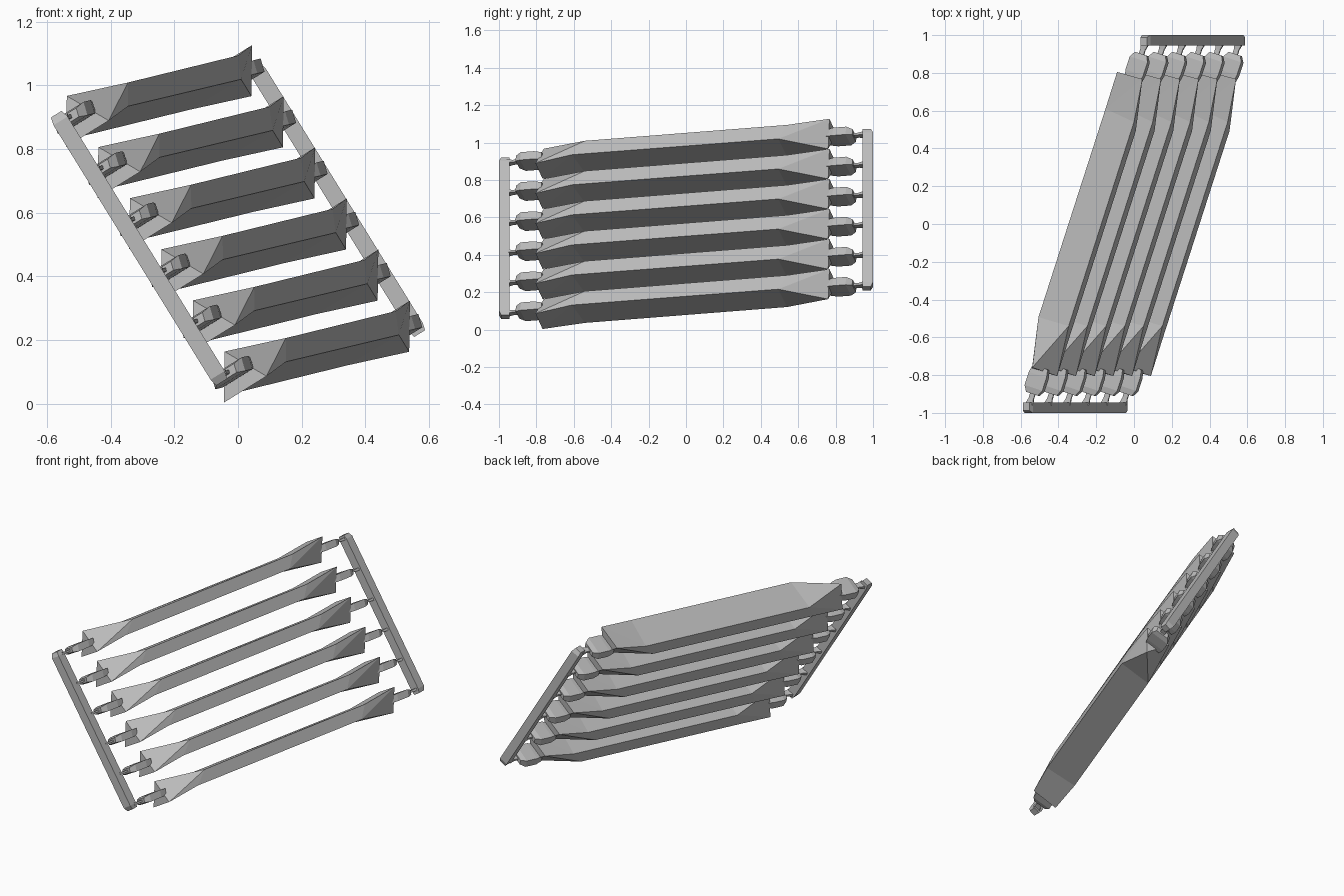
import bpy, bmesh
from mathutils import Vector

cube = bpy.data.objects.get("Cube")
if cube:
    bpy.data.objects.remove(cube, do_unlink=True)

grey = bpy.data.materials.new("plain_grey")
grey.use_nodes = True
colour = (0.5, 0.5, 0.5, 1)
grey.diffuse_color = colour
grey.node_tree.nodes["Principled BSDF"].inputs["Base Color"].default_value = colour

CENTRE = Vector((0, 0, 0.565))
STEP = Vector((-0.0992, 0, 0.1607))   # from one slat to the next
LEAN = Vector((0.32, 1, 0.0785))      # run of a slat per unit of depth
UP = STEP.normalized()
ACROSS = Vector((UP.z, 0, -UP.x))


def at(x, y, z):
    """Point given by its depth and its offset from the slat axis."""
    return LEAN * y + Vector((x, 0, z))


def make(name, verts, faces, origin):
    bm = bmesh.new()
    vs = [bm.verts.new(v) for v in verts]
    for f in faces:
        bm.faces.new([vs[i] for i in f])
    bmesh.ops.recalc_face_normals(bm, faces=bm.faces)
    mesh = bpy.data.meshes.new(name)
    bm.to_mesh(mesh)
    bm.free()
    mesh.materials.append(grey)
    ob = bpy.data.objects.new(name, mesh)
    ob.location = origin
    bpy.context.collection.objects.link(ob)
    return ob


def loft(name, rings, origin):
    """Closed skin through rings of equal length."""
    n = len(rings[0])
    faces = [tuple(range(n)), tuple(range(n * (len(rings) - 1), n * len(rings)))]
    for r in range(len(rings) - 1):
        for i in range(n):
            j = (i + 1) % n
            faces.append((r * n + i, r * n + j, r * n + n + j, r * n + n + i))
    return make(name, [v for ring in rings for v in ring], faces, origin)


# Slat: three-sided end, then a four-sided body; the other half is its inverse
half = [at(-0.047, -0.76, 0.06), at(-0.047, -0.767, -0.1), at(0.099, -0.805, -0.014),
        at(0.075, -0.54, 0.085), at(0.098, -0.61, 0.016),
        at(-0.075, -0.54, -0.085), at(-0.1, -0.493, -0.014)]
A, B, C, T, R, U, D = range(7)
end = [(A, C, B), (A, T, C), (T, R, C), (C, R, B), (R, U, B), (U, D, B), (D, A, B), (D, T, A)]
body = [(T, R, D + 7, U + 7), (R, U, T + 7, D + 7), (U, D, R + 7, T + 7), (D, T, U + 7, R + 7)]
slat_verts = half + [-v for v in half]
slat_faces = end + [tuple(i + 7 for i in f) for f in end] + body


def section(y, s, side):
    """Slat cross-section, scaled and cut square to the slat."""
    pts = [(0.075, 0.085), (0.098, 0.016), (-0.075, -0.085), (-0.098, -0.016)]
    return [side * at(x * s, y - 0.3 * x * s, z * s) for x, z in pts]


for k in range(6):
    origin = CENTRE + STEP * (k - 2.5)
    make(f"slat_{k + 1}", slat_verts, slat_faces, origin)
    for side, label in ((1, "front"), (-1, "back")):
        # Stepped holder on the slat end, and the pin that reaches the rail
        loft(f"{label}_holder_{k + 1}",
             [section(y, s, side) for y, s in ((-0.76, 0.5), (-0.80, 0.6), (-0.87, 0.6), (-0.9, 0.4))],
             origin)
        loft(f"{label}_pin_{k + 1}",
             [section(y, s, side) for y, s in ((-0.89, 0.16), (-0.925, 0.16), (-0.955, 0.24))],
             origin)

# Rails with chamfered ends
for side, label in ((1, "front"), (-1, "back")):
    rings = []
    for run, inset in ((-0.495, 0.012), (-0.47, 0), (0.47, 0), (0.495, 0.012)):
        w = 0.026 - inset / 2
        rings.append([side * (LEAN * -0.972 + UP * run + ACROSS * a * w + Vector((0, d, 0)))
                      for a, d in ((-1, -0.028 + inset), (1, -0.028 + inset), (1, 0.028), (-1, 0.028))])
    loft(f"{label}_rail", rings, CENTRE)
